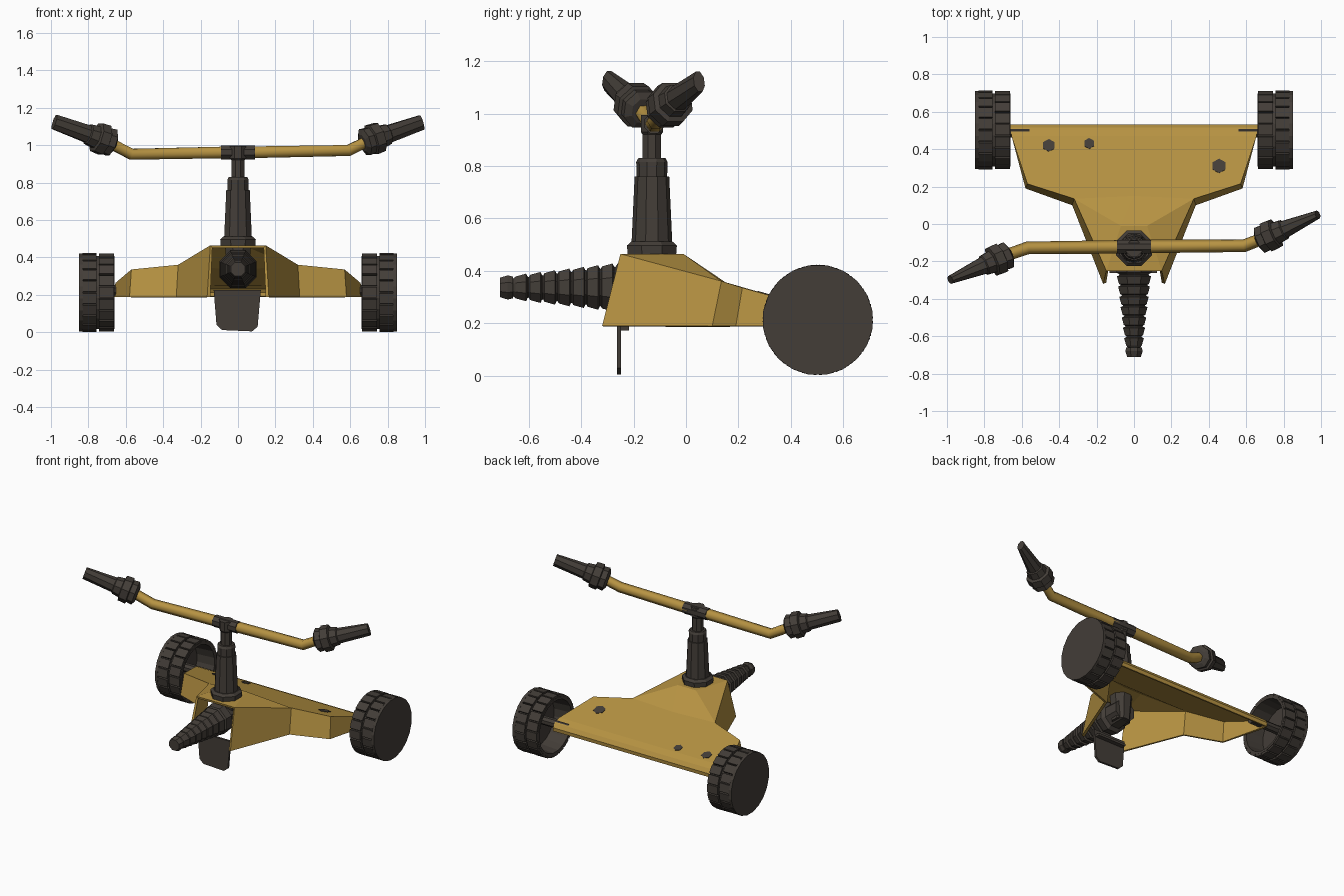
import bpy, bmesh, math
from mathutils import Vector, Matrix

cube = bpy.data.objects.get("Cube")
if cube:
    bpy.data.objects.remove(cube)


def material(name, color):
    m = bpy.data.materials.new(name)
    m.use_nodes = True
    m.diffuse_color = color
    bsdf = m.node_tree.nodes["Principled BSDF"]
    bsdf.inputs["Base Color"].default_value = color
    bsdf.inputs["Roughness"].default_value = 0.7
    return m


GOLD = material("ochre paint", (0.47, 0.29, 0.055, 1))
DARK = material("charcoal rubber", (0.056, 0.047, 0.039, 1))


def finish(name, bm, mat):
    bmesh.ops.recalc_face_normals(bm, faces=bm.faces[:])
    mesh = bpy.data.meshes.new(name)
    bm.to_mesh(mesh)
    bm.free()
    mesh.materials.append(mat)
    ob = bpy.data.objects.new(name, mesh)
    bpy.context.collection.objects.link(ob)
    return ob


def turned(name, origin, direction, stations, sides=8, mat=DARK):
    """Stack of rings (distance, radius, optional width factor) along a direction."""
    bm = bmesh.new()
    d = Vector(direction).normalized()
    up = Vector((0, 1, 0)) if abs(d.z) > 0.9 else Vector((0, 0, 1))
    u = d.cross(up).normalized()
    v = u.cross(d)
    rings = []
    for t, r, *flat in stations:
        w = flat[0] if flat else 1
        ring = []
        for i in range(sides):
            a = math.tau * (i + 0.5) / sides
            ring.append(bm.verts.new(Vector(origin) + d * t + u * r * w * math.cos(a) + v * r * math.sin(a)))
        rings.append(ring)
    for a, b in zip(rings, rings[1:]):
        for i in range(sides):
            j = (i + 1) % sides
            bm.faces.new((a[i], a[j], b[j], b[i]))
    bm.faces.new(rings[0])
    bm.faces.new(rings[-1])
    return finish(name, bm, mat)


# Hollow base shell: open underneath and at the front
half = {
    "B0": (.165, -.32, .19), "B1": (.33, .10, .19), "B2": (.58, .19, .19), "B3": (.66, .49, .19),
    "T0": (.148, -.25, .465), "T1": (.32, .135, .361), "T2": (.57, .215, .336), "T3": (.655, .47, .264),
    "R1": (.66, .515, .243), "R2": (.66, .533, .215), "R3": (.66, .53, .19),
    "P1": (.07, -.01, .465), "P2": (.0, .15, .357), "C3": (.0, .47, .264),
}
bm = bmesh.new()
left = {k: bm.verts.new(p) for k, p in half.items()}
right = {k: left[k] if p[0] == 0 else bm.verts.new((-p[0], p[1], p[2])) for k, p in half.items()}
for s in (left, right):
    for keys in ("T0 B0 B1 T1", "T1 B1 B2 T2", "T2 B2 B3 T3", "T3 B3 R3 R2 R1",
                 "T0 T1 P1", "P1 T1 P2", "P2 T1 T2 T3 C3"):
        bm.faces.new([s[k] for k in keys.split()])
bm.faces.new((left["T0"], left["P1"], right["P1"], right["T0"]))
bm.faces.new((left["P1"], left["P2"], right["P1"]))
bm.faces.new((left["C3"], left["T3"], left["R1"], right["R1"], right["T3"]))
for a, b in (("R1", "R2"), ("R2", "R3")):
    bm.faces.new((left[a], left[b], right[b], right[a]))
shell = finish("base_shell", bm, GOLD)
top = max(shell.data.polygons, key=lambda f: f.center.z)
if top.normal.z < 0:
    shell.data.flip_normals()
solid = shell.modifiers.new("thickness", "SOLIDIFY")
solid.thickness = 0.018
solid.offset = -1

# Small worn patches on the deck, following its slope
for name, x, y, r in (("deck_patch_left", .455, .31, .04), ("deck_patch_right", -.455, .42, .035),
                      ("deck_patch_middle", -.24, .43, .03)):
    patch = turned(name, (x, y, .402 - .29 * y - .003), (0, .28, .96),
                   [(0, r), (.004, r)], 6)
    patch.scale.y = 1

# Wheels: open drum inside, flat outer disc, two staggered rows of tread blocks
for side, label in ((1, "left"), (-1, "right")):
    hub = (side * .66, .503, .213)
    out = (side, 0, 0)
    turned(label + "_wheel", hub, out,
           [(.13, .17), (.0, .18), (.0, .197), (.17, .197), (.17, .211), (.19, .211)], 20)
    turned(label + "_axle", (side * .56, .49, .225), out, [(0, .03), (.25, .03)], 8)
    bm = bmesh.new()
    for row, (x0, x1) in enumerate(((.002, .083), (.096, .172))):
        for k in range(20):
            a = math.tau * (k + row / 2) / 20
            verts = bmesh.ops.create_cube(bm, size=1)["verts"]
            m = (Matrix.Translation(hub) @ Matrix.Rotation(a, 4, "X")
                 @ Matrix.Translation((side * (x0 + x1) / 2, 0, .199))
                 @ Matrix.Diagonal((x1 - x0, .056, .02, 1)))
            bmesh.ops.transform(bm, matrix=m, verts=verts)
    finish(label + "_tread", bm, DARK)

# Ground skid with rounded lower corners and a small top flange
bm = bmesh.new()
outline = [(-.13, .225), (-.115, .04), (-.085, .012), (.075, .005), (.105, .03), (.122, .225)]
face = bm.faces.new([bm.verts.new((x, -.263, z)) for x, z in outline])
ext = bmesh.ops.extrude_face_region(bm, geom=[face])["geom"]
bmesh.ops.translate(bm, vec=(0, .015, 0), verts=[e for e in ext if isinstance(e, bmesh.types.BMVert)])
flange = bmesh.ops.create_cube(bm, size=1)["verts"]
bmesh.ops.transform(bm, verts=flange,
                    matrix=Matrix.Translation((0, -.24, .18)) @ Matrix.Diagonal((.22, .045, .016, 1)))
finish("ground_skid", bm, DARK)

# Ribbed hose connector, growing towards the base
stations = [(0, .04), (.03, .05), (.05, .045), (.05, .036)]
for i in range(7):
    t, r = .06 + .055 * i, .045 + .007 * i
    stations += [(t, r), (t + .04, r + .012), (t + .045, r), (t + .05, r - .003)]
stations += [(.45, .10), (.50, .108), (.52, .085), (.62, .08)]
turned("hose_connector", (0, -.71, .337), (0, 1, 0), stations, 8)

# Central tower
axis = (0, -.13)
turned("tower_socket", (*axis, .27), (0, 0, 1), [(0, .06), (.2, .075)], 8)
turned("tower_flange", (*axis, .462), (0, 0, 1), [(0, .1), (.035, .103), (.05, .085)], 8)
turned("tower_post", (*axis, .50), (0, 0, 1),
       [(0, .078), (.26, .066), (.26, .058), (.315, .06), (.33, .052)], 10)
turned("tower_neck", (*axis, .82), (0, 0, 1), [(0, .038), (.1, .038), (.11, .046), (.175, .046)], 8)
turned("arm_hub", (-.09, -.122, .962), (1, 0, 0), [(0, .04), (.18, .04)], 8)


# Bent spray arms with nozzles
def spray_arm(label, path, start, tip):
    curve = bpy.data.curves.new(label + "_arm", "CURVE")
    curve.dimensions = "3D"
    curve.bevel_depth = 0.036
    curve.bevel_resolution = 1
    curve.use_fill_caps = True
    spline = curve.splines.new("POLY")
    spline.points.add(len(path) - 1)
    for p, co in zip(spline.points, path):
        p.co = (*co, 1)
    spline.points[-2].radius = 0.95
    spline.points[-1].radius = 0.9
    curve.materials.append(GOLD)
    ob = bpy.data.objects.new(label + "_arm", curve)
    bpy.context.collection.objects.link(ob)
    bpy.ops.object.select_all(action="DESELECT")
    ob.select_set(True)
    bpy.context.view_layer.objects.active = ob
    bpy.ops.object.convert(target="MESH")
    d = Vector(tip) - Vector(start)
    n = d.length
    turned(label + "_nozzle", start, d,
           [(0, .05), (.015, .078), (.05, .074), (.055, .087), (.105, .084), (.11, .064),
            (.155, .058), (.16, .05), (n, .043, .55)], 8)


spray_arm("left", [(.05, -.12, .962), (.59, -.116, .972), (.72, -.065, 1.035)],
          (.665, -.09, 1.012), (.982, .05, 1.122))
spray_arm("right", [(-.05, -.122, .962), (-.57, -.128, .952), (-.72, -.18, 1.03)],
          (-.665, -.162, 1.01), (-.982, -.298, 1.125))
